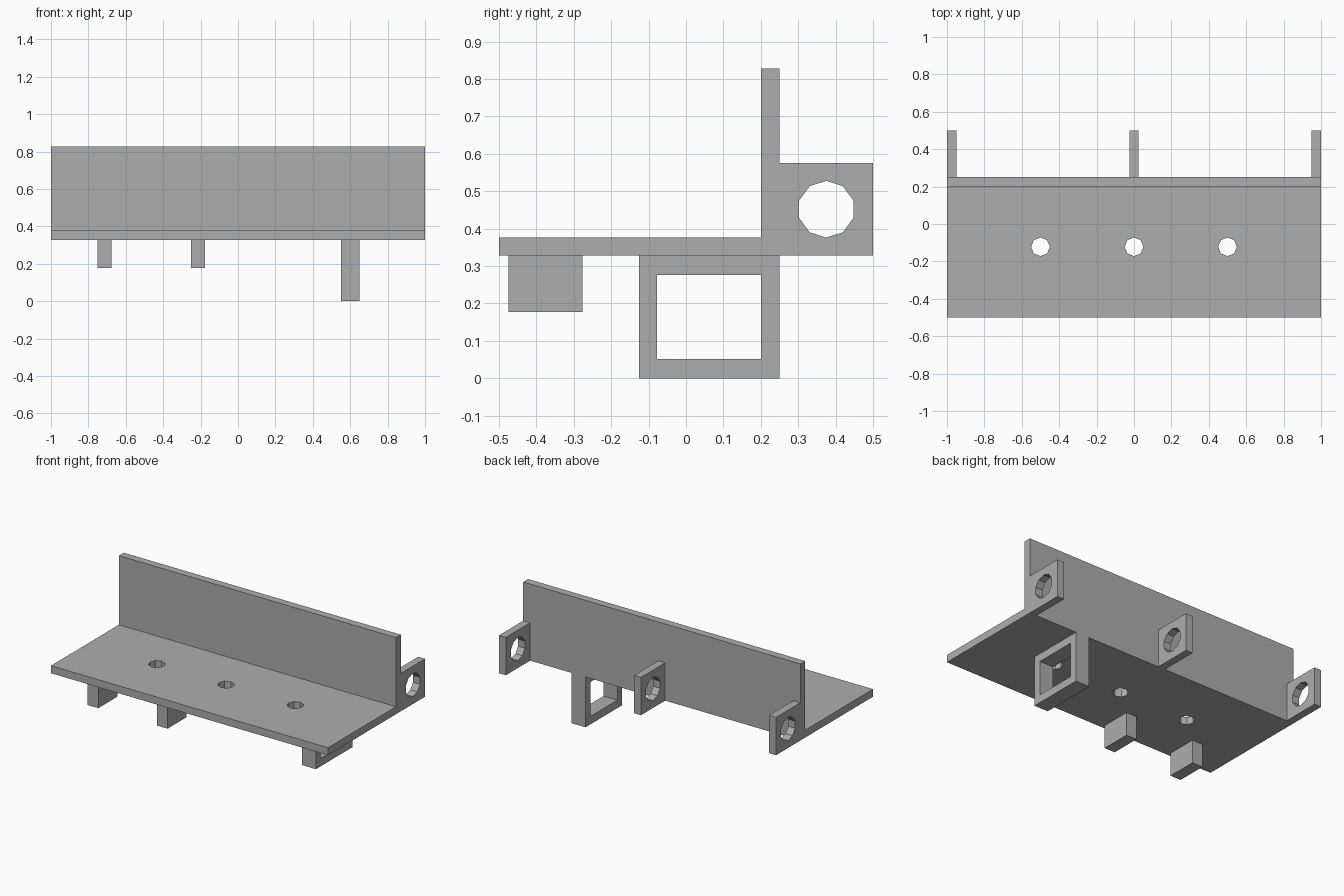
import bpy, bmesh, math
from mathutils import Matrix

cube = bpy.data.objects.get("Cube")
if cube:
    bpy.data.objects.remove(cube, do_unlink=True)

grey = bpy.data.materials.new("plain grey")
grey.use_nodes = True
colour = (0.42, 0.42, 0.42, 1)
grey.diffuse_color = colour
grey.node_tree.nodes["Principled BSDF"].inputs["Base Color"].default_value = colour


def extrude_profile(name, points, x0, x1):
    """Extrude a (y, z) outline along x."""
    bm = bmesh.new()
    face = bm.faces.new([bm.verts.new((x0, y, z)) for y, z in points])
    result = bmesh.ops.extrude_face_region(bm, geom=[face])
    verts = [v for v in result["geom"] if isinstance(v, bmesh.types.BMVert)]
    bmesh.ops.translate(bm, verts=verts, vec=(x1 - x0, 0, 0))
    bmesh.ops.recalc_face_normals(bm, faces=bm.faces)
    mesh = bpy.data.meshes.new(name)
    bm.to_mesh(mesh)
    bm.free()
    mesh.materials.append(grey)
    obj = bpy.data.objects.new(name, mesh)
    bpy.context.collection.objects.link(obj)
    return obj


def rectangle(y0, y1, z0, z1):
    return [(y0, z0), (y1, z0), (y1, z1), (y0, z1)]


def polygon(y, z, radius, sides):
    angles = [math.tau * i / sides for i in range(sides)]
    return [(y + radius * math.sin(a), z + radius * math.cos(a)) for a in angles]


def cut(obj, cutter):
    """Subtract the cutter, bake the result and discard the cutter."""
    cutter.hide_render = True
    mod = obj.modifiers.new("hole", 'BOOLEAN')
    mod.operation = 'DIFFERENCE'
    mod.solver = 'EXACT'
    mod.object = cutter
    bpy.context.view_layer.objects.active = obj
    bpy.ops.object.modifier_apply(modifier=mod.name)
    bpy.data.objects.remove(cutter, do_unlink=True)


front, wall_front, wall_back, back = -0.5, 0.2, 0.25, 0.5
under, deck, top = 0.328, 0.377, 0.828

# Shelf and upright wall as one L section
shelf = extrude_profile("shelf_and_wall", [
    (front, under), (wall_back, under), (wall_back, top),
    (wall_front, top), (wall_front, deck), (front, deck)], -1, 1)

# Three screw holes through the shelf
for x in (-0.5, 0, 0.5):
    drill = extrude_profile("drill", polygon(0, 0, 0.05, 8), -0.1, 0.1)
    drill.data.transform(Matrix.Translation((x, -0.122, deck))
                         @ Matrix.Rotation(math.pi / 2, 4, 'Y'))
    cut(shelf, drill)

# Hinge lugs behind the wall
for side, x in (("right", -1), ("middle", -0.025), ("left", 0.95)):
    lug = extrude_profile(side + "_lug", rectangle(wall_back, back, under, 0.575), x, x + 0.05)
    cut(lug, extrude_profile("lug_drill", polygon(0.375, 0.452, 0.076, 10), x - 0.1, x + 0.15))

# Square loop under the shelf
loop = extrude_profile("lower_loop", rectangle(-0.125, wall_back, 0, under), 0.55, 0.65)
cut(loop, extrude_profile("loop_opening", rectangle(-0.077, wall_front, 0.052, 0.276), 0.5, 0.7))

# Two small blocks under the front edge
for name, x in (("outer_block", -0.752), ("inner_block", -0.252)):
    extrude_profile(name, rectangle(-0.475, -0.277, 0.177, under), x, x + 0.076)
